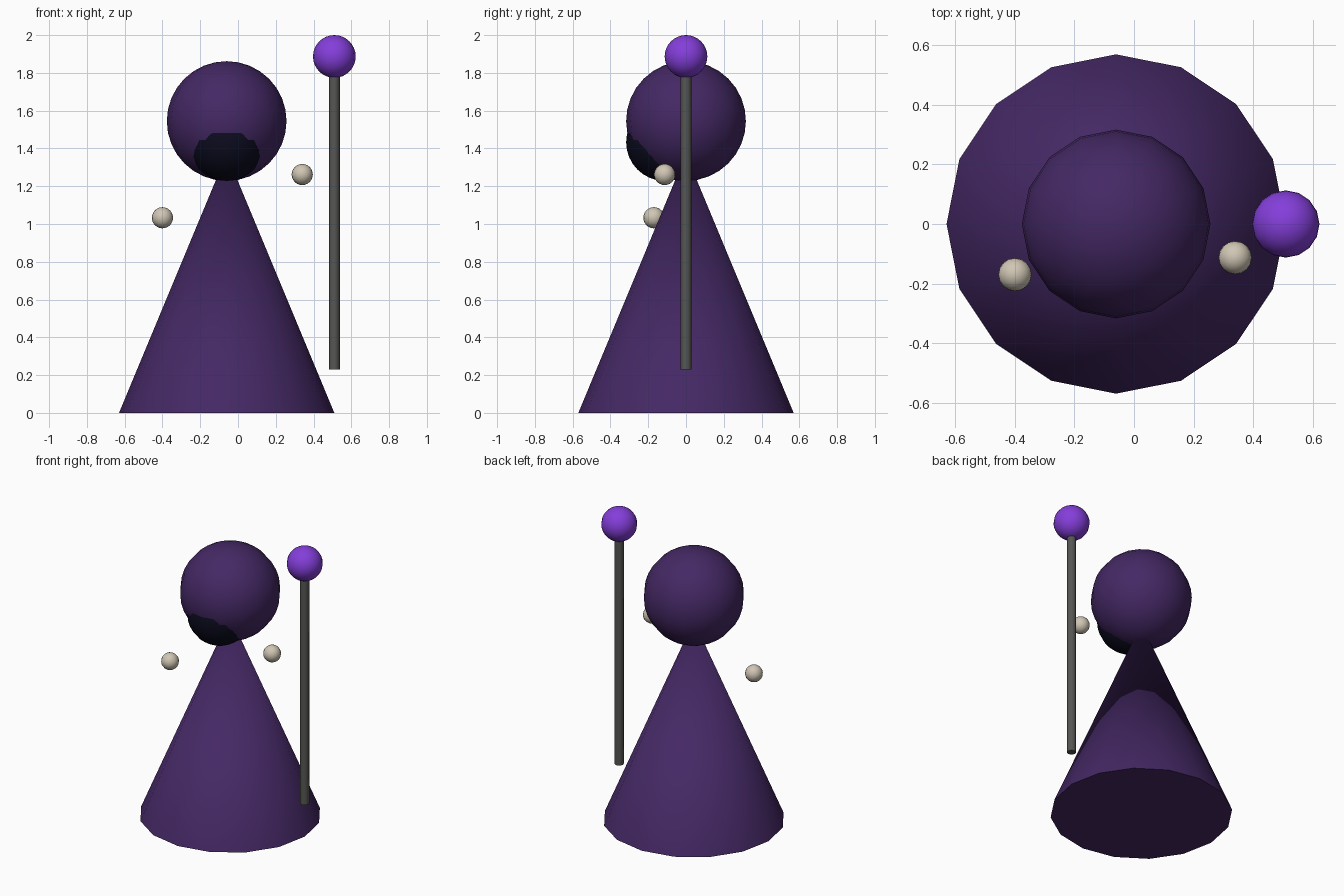
import bpy
import math

if "Cube" in bpy.data.objects:
    bpy.data.objects.remove(bpy.data.objects["Cube"])


def material(name, rgb):
    """Flat colour from 0-255 sRGB values, stored as linear."""
    m = bpy.data.materials.new(name)
    lin = [((c / 255 + 0.055) / 1.055) ** 2.4 if c > 10 else c / 255 / 12.92 for c in rgb]
    m.diffuse_color = (*lin, 1)
    m.use_nodes = True
    m.node_tree.nodes["Principled BSDF"].inputs["Base Color"].default_value = m.diffuse_color
    return m


purple = material("dark purple cloth", (68, 40, 100))
violet = material("bright violet", (132, 62, 218))
bone = material("pale bone", (208, 198, 180))
grey = material("staff grey", (86, 86, 84))
shadow = material("face shadow", (11, 11, 30))


def finish(name, mat, angle=50):
    ob = bpy.context.object
    ob.name = name
    ob.data.materials.append(mat)
    bpy.ops.object.shade_smooth_by_angle(angle=math.radians(angle))
    return ob


def ball(name, mat, loc, r, segments=16, rings=16):
    bpy.ops.mesh.primitive_uv_sphere_add(segments=segments, ring_count=rings,
                                         radius=r, location=loc)
    return finish(name, mat)


BODY_X = -0.06
STAFF_X = 0.51

# Robe: sixteen-sided cone, its tip hidden in the hood
bpy.ops.mesh.primitive_cone_add(vertices=16, radius1=0.57, radius2=0, depth=1.37,
                                location=(BODY_X, 0, 1.37 / 2))
finish("robe", purple)

# Hood with the dark face opening bulging from its lower front
ball("hood", purple, (BODY_X, 0, 1.545), 0.317)
ball("face_shadow", shadow, (BODY_X, -0.112, 1.433), 0.205)

# Floating hands
ball("left_hand", bone, (-0.40, -0.17, 1.033), 0.056, 16, 12)
ball("right_hand", bone, (0.34, -0.113, 1.262), 0.056, 16, 12)

# Staff with an orb on top
bottom, top = 0.23, 1.82
bpy.ops.mesh.primitive_cylinder_add(vertices=8, radius=0.029, depth=top - bottom,
                                    location=(STAFF_X, 0, (bottom + top) / 2))
finish("staff", grey)
ball("staff_orb", violet, (STAFF_X, 0, 1.887), 0.113)
